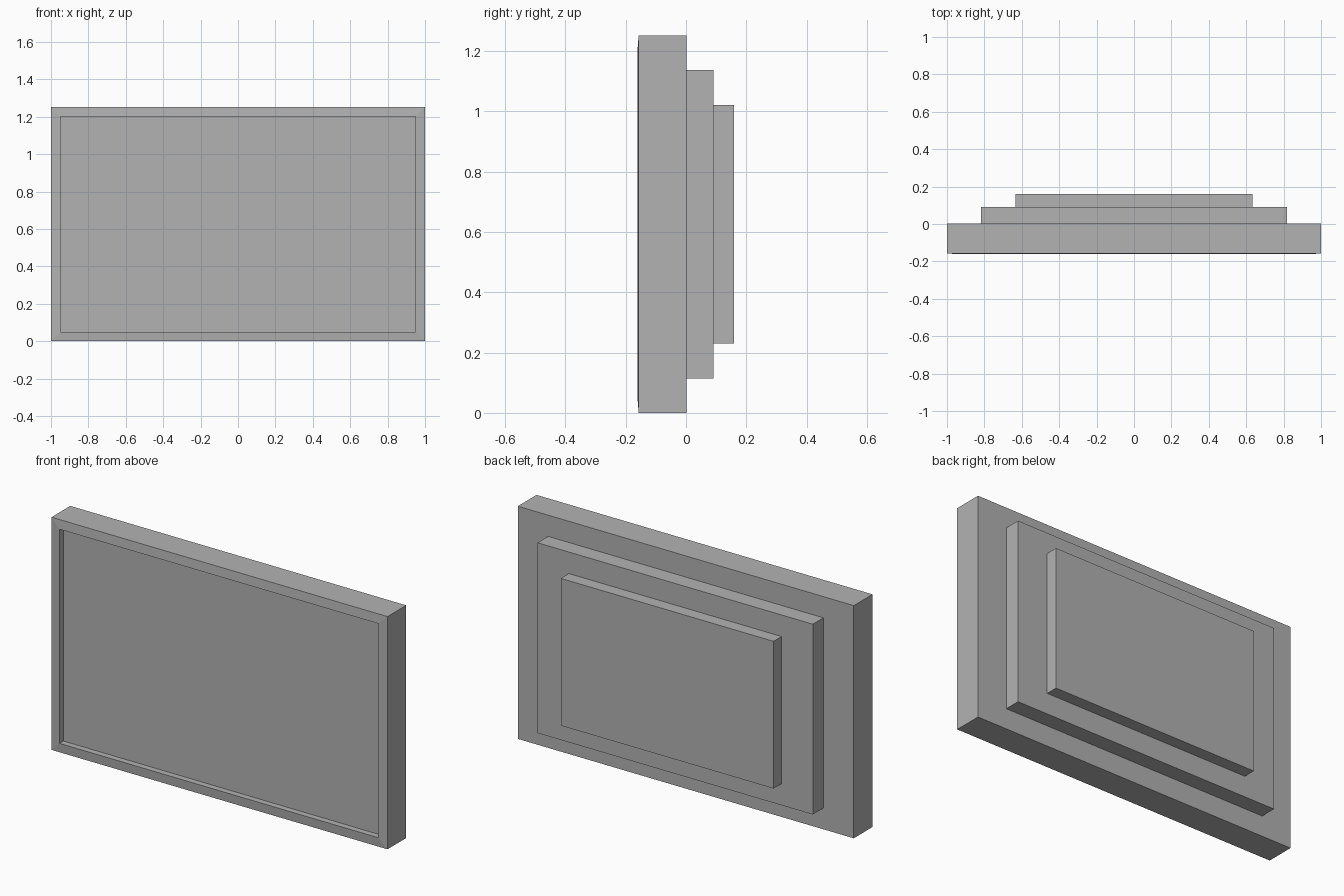
import bpy
import bmesh

cube = bpy.data.objects.get("Cube")
if cube:
    bpy.data.objects.remove(cube, do_unlink=True)

gray = bpy.data.materials.new("plain_gray")
gray.use_nodes = True
color = (0.448, 0.448, 0.448, 1)
gray.diffuse_color = color
gray.node_tree.nodes["Principled BSDF"].inputs["Base Color"].default_value = color

MID_Z = 0.626  # height of the screen centre


def stacked_panel(name, rings):
    """Bridge rectangles (half width, half height, y) from back to front and cap both ends."""
    bm = bmesh.new()
    loops = []
    for w, h, y in rings:
        corners = ((-w, -h), (w, -h), (w, h), (-w, h))
        loops.append([bm.verts.new((x, y, MID_Z + z)) for x, z in corners])
    for a, b in zip(loops, loops[1:]):
        for i in range(4):
            j = (i + 1) % 4
            bm.faces.new((a[i], a[j], b[j], b[i]))
    bm.faces.new(loops[0])
    bm.faces.new(loops[-1])
    bmesh.ops.recalc_face_normals(bm, faces=bm.faces)
    mesh = bpy.data.meshes.new(name)
    bm.to_mesh(mesh)
    bm.free()
    mesh.materials.append(gray)
    obj = bpy.data.objects.new(name, mesh)
    bpy.context.collection.objects.link(obj)
    return obj


# Frame with a slightly sloped rim and a recessed screen
stacked_panel("screen_frame", [
    (1.0, MID_Z, 0.002),
    (1.0, MID_Z, -0.157),
    (0.95, 0.576, -0.161),
    (0.95, 0.576, -0.128),
])

# Stepped housing on the back
stacked_panel("back_housing", [(0.819, 0.512, 0.092), (0.819, 0.512, 0.002)])
stacked_panel("back_cover", [(0.633, 0.396, 0.16), (0.633, 0.396, 0.092)])
